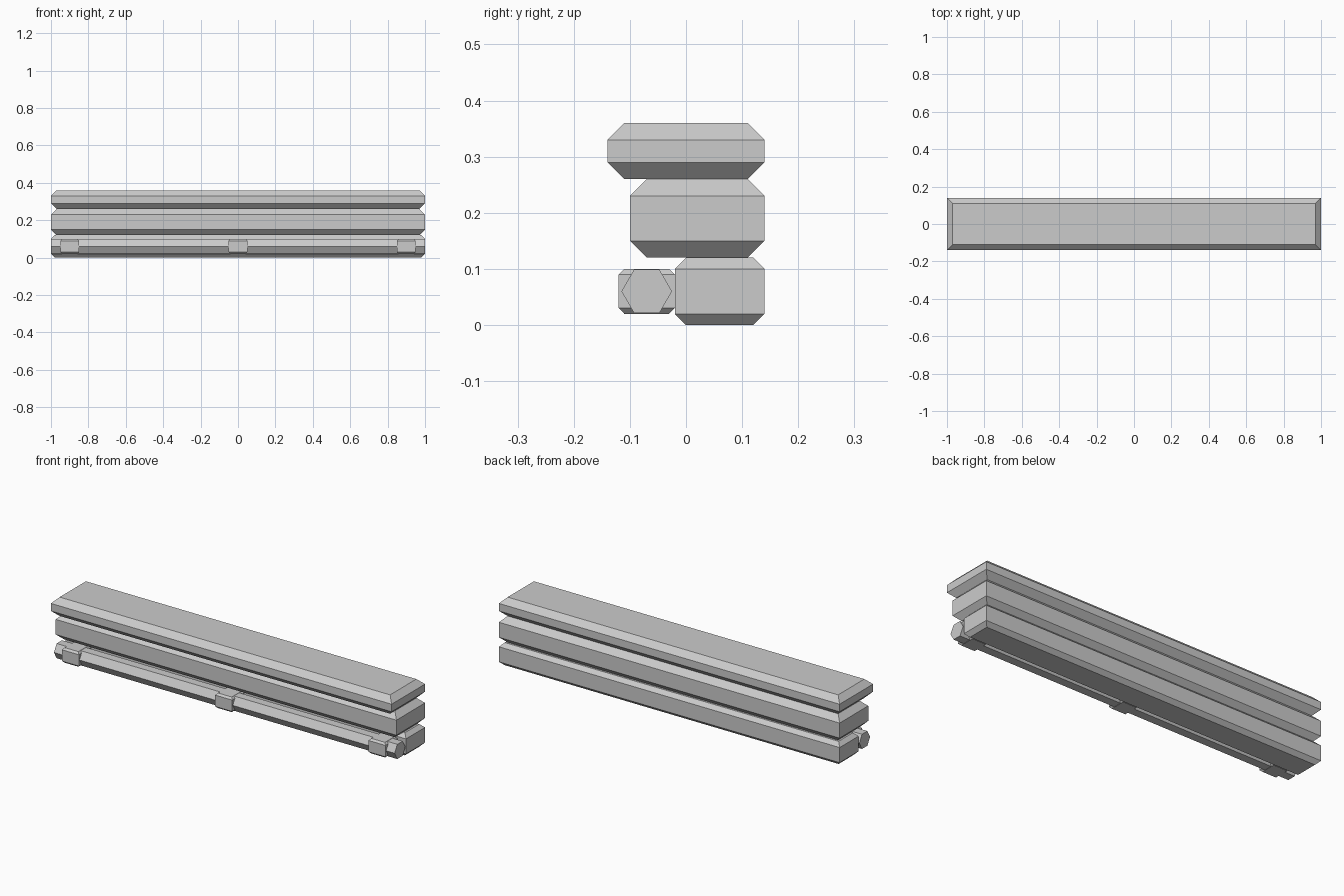
import bpy, bmesh, math

if "Cube" in bpy.data.objects:
    bpy.data.objects.remove(bpy.data.objects["Cube"])


def make_object(name, bm):
    bmesh.ops.recalc_face_normals(bm, faces=bm.faces[:])
    mesh = bpy.data.meshes.new(name)
    bm.to_mesh(mesh)
    bm.free()
    obj = bpy.data.objects.new(name, mesh)
    bpy.context.collection.objects.link(obj)
    return obj


def chamfered_block(name, x0, x1, y0, y1, z0, z1, c):
    """Block with top and bottom rims chamfered, vertical corners sharp."""
    bm = bmesh.new()
    rings = []
    for z, i in ((z0, c), (z0 + c, 0), (z1 - c, 0), (z1, c)):
        corners = ((x0 + i, y0 + i), (x1 - i, y0 + i), (x1 - i, y1 - i), (x0 + i, y1 - i))
        rings.append([bm.verts.new((x, y, z)) for x, y in corners])
    for a, b in zip(rings, rings[1:]):
        for k in range(4):
            n = (k + 1) % 4
            bm.faces.new((a[k], a[n], b[n], b[k]))
    bm.faces.new(rings[0][::-1])
    bm.faces.new(rings[-1])
    return make_object(name, bm)


# Three stacked slabs, flush at the back and stepping out at the front
chamfered_block("base_slab", -1, 1, -0.02, 0.14, 0.0, 0.12, 0.02)
chamfered_block("middle_slab", -1, 1, -0.10, 0.14, 0.12, 0.26, 0.03)
chamfered_block("top_slab", -1, 1, -0.14, 0.14, 0.26, 0.36, 0.03)

# Six-sided pipe under the overhang
bm = bmesh.new()
ends = []
for x in (-1, 1):
    ends.append([bm.verts.new((x, -0.07 + 0.045 * math.cos(k * math.pi / 3),
                               0.06 + 0.045 * math.sin(k * math.pi / 3))) for k in range(6)])
for k in range(6):
    n = (k + 1) % 6
    bm.faces.new((ends[0][k], ends[0][n], ends[1][n], ends[1][k]))
for ring in ends:
    bm.faces.new(ring)
make_object("pipe", bm)

# Clamps holding the pipe
for label, x in (("left", -0.9), ("middle", 0), ("right", 0.9)):
    chamfered_block(f"pipe_clamp_{label}", x - 0.05, x + 0.05, -0.12, -0.02, 0.02, 0.10, 0.01)
